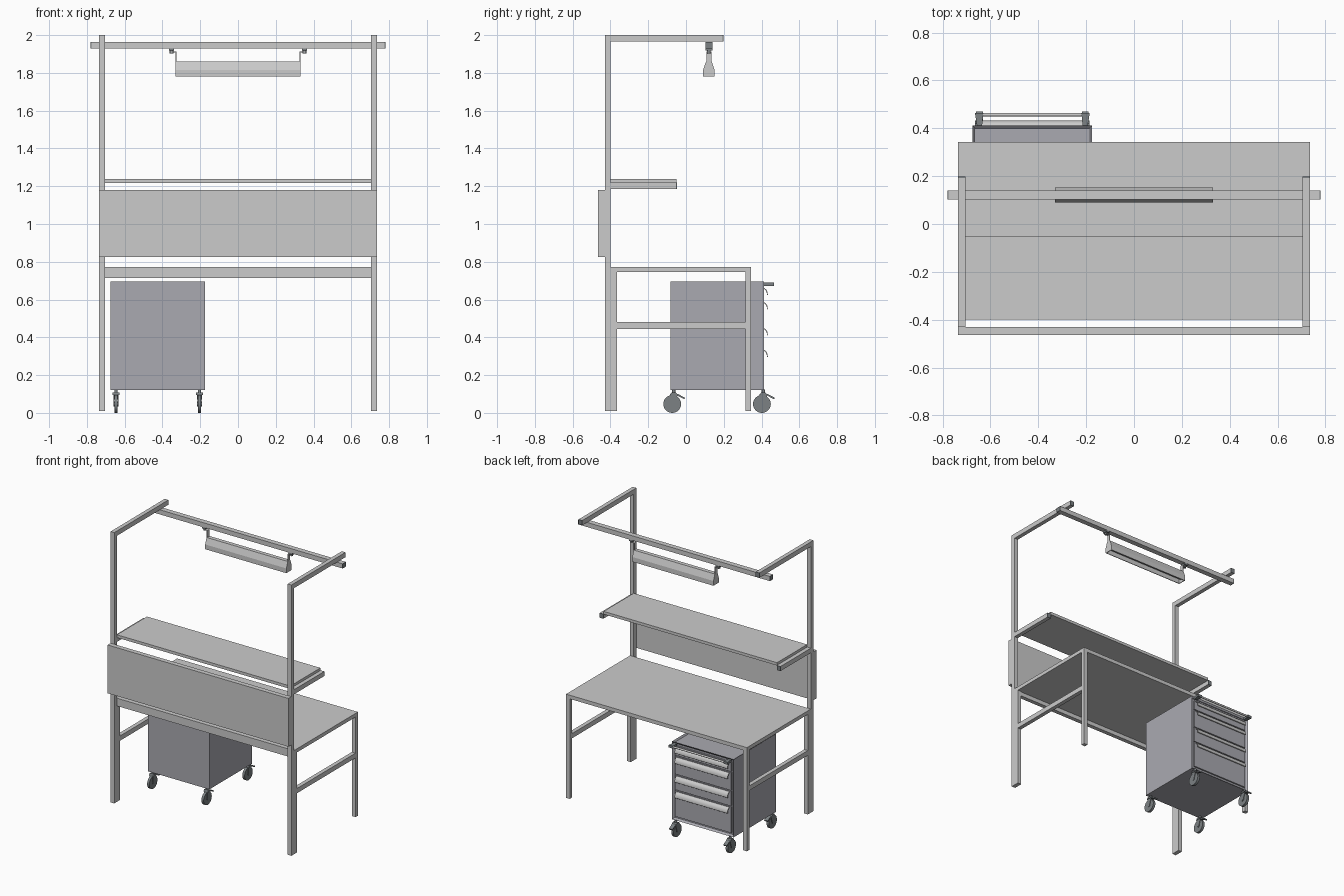
import bpy, bmesh, math
from mathutils import Vector, Matrix

if "Cube" in bpy.data.objects:
    bpy.data.objects.remove(bpy.data.objects["Cube"])


def mat(name, c):
    m = bpy.data.materials.new(name)
    m.diffuse_color = (*c, 1)
    m.use_nodes = True
    m.node_tree.nodes["Principled BSDF"].inputs["Base Color"].default_value = m.diffuse_color
    return m


BLUE = mat("cabinet_grey", (0.4, 0.4, 0.44))
DARK = mat("dark_plastic", (0.2, 0.22, 0.23))


def finish(name, bm, m=None, smooth=False):
    bmesh.ops.recalc_face_normals(bm, faces=bm.faces)
    me = bpy.data.meshes.new(name)
    bm.to_mesh(me)
    bm.free()
    ob = bpy.data.objects.new(name, me)
    bpy.context.collection.objects.link(ob)
    if m:
        me.materials.append(m)
    if smooth:
        bpy.ops.object.select_all(action='DESELECT')
        bpy.context.view_layer.objects.active = ob
        ob.select_set(True)
        bpy.ops.object.shade_smooth_by_angle(angle=math.radians(35))
    return ob


def add_box(bm, x, y, z):
    size = Vector((x[1] - x[0], y[1] - y[0], z[1] - z[0]))
    mid = Vector((x[0] + x[1], y[0] + y[1], z[0] + z[1])) / 2
    bmesh.ops.create_cube(bm, size=1, matrix=Matrix.Translation(mid) @ Matrix.Diagonal((*size, 1)))


def box(name, x, y, z, m=None):
    bm = bmesh.new()
    add_box(bm, x, y, z)
    return finish(name, bm, m)


def prism(name, pts, x, m=None, smooth=False):
    """Extrude a closed (y, z) profile along x."""
    bm = bmesh.new()
    f = bm.faces.new([bm.verts.new((x[0], p[0], p[1])) for p in pts])
    r = bmesh.ops.extrude_face_region(bm, geom=[f])
    bmesh.ops.translate(bm, vec=(x[1] - x[0], 0, 0),
                        verts=[v for v in r['geom'] if isinstance(v, bmesh.types.BMVert)])
    return finish(name, bm, m, smooth)


def cylinder(name, a, b, r, m=None, seg=24):
    bm = bmesh.new()
    a, b = Vector(a), Vector(b)
    rot = (b - a).to_track_quat('Z', 'Y').to_matrix().to_4x4()
    bmesh.ops.create_cone(bm, cap_ends=True, segments=seg, radius1=r, radius2=r,
                          depth=(b - a).length, matrix=Matrix.Translation((a + b) / 2) @ rot)
    return finish(name, bm, m, True)


# Side frames, mirrored left and right
for side, s in (("left", -1), ("right", 1)):
    X = sorted((s * 0.705, s * 0.735))
    box(f"{side}_back_post", X, (-0.43, -0.40), (0.01, 2.0))
    box(f"{side}_back_leg", X, (-0.40, -0.365), (0.01, 0.745))
    box(f"{side}_front_leg", X, (0.315, 0.343), (0.01, 0.745))
    box(f"{side}_side_rail", X, (-0.365, 0.315), (0.445, 0.48))
    box(f"{side}_top_arm", X, (-0.40, 0.193), (1.965, 2.0))
    box(f"{side}_arm_cap", X, (0.193, 0.198), (1.965, 2.0), DARK)
    box(f"{side}_shelf_bracket", X, (-0.40, -0.052), (1.185, 1.219))
    box(f"{side}_bracket_cap", X, (-0.052, -0.047), (1.185, 1.219), DARK)
    box(f"{side}_crossbar_cap", sorted((s * 0.775, s * 0.78)), (0.102, 0.14), (1.93, 1.964), DARK)

# Worktop, shelf, back panel and crossbar
box("worktop", (-0.735, 0.735), (-0.40, 0.343), (0.745, 0.772))
box("worktop_back_rail", (-0.705, 0.705), (-0.40, -0.37), (0.715, 0.745))
box("shelf_board", (-0.705, 0.705), (-0.40, -0.05), (1.217, 1.238))
box("back_panel", (-0.735, 0.735), (-0.465, -0.43), (0.825, 1.18))
box("crossbar", (-0.775, 0.775), (0.102, 0.14), (1.93, 1.964))

# Lamp: open-bottomed shade, end hangers and clamps
outer = [(0.09, 1.78), (0.09, 1.815), (0.106, 1.86), (0.136, 1.86), (0.152, 1.815), (0.152, 1.78)]
inner = [(0.147, 1.78), (0.147, 1.81), (0.134, 1.835), (0.108, 1.835), (0.095, 1.81), (0.095, 1.78)]
prism("lamp_shade", outer + inner, (-0.325, 0.325))
cylinder("lamp_tube", (-0.32, 0.121, 1.808), (0.32, 0.121, 1.808), 0.011, None, 16)
for side, s in (("left", -1), ("right", 1)):
    prism(f"lamp_{side}_end", outer, sorted((s * 0.325, s * 0.33)))
    box(f"lamp_{side}_hanger", sorted((s * 0.326, s * 0.330)), (0.108, 0.134), (1.86, 1.912))
    box(f"lamp_{side}_hanger_foot", sorted((s * 0.326, s * 0.36)), (0.108, 0.134), (1.909, 1.912))
    cylinder(f"lamp_{side}_clamp_bolt", (s * 0.352, 0.121, 1.903), (s * 0.352, 0.121, 1.92), 0.01, DARK, 12)
    box(f"lamp_{side}_clamp", (s * 0.352 - 0.014, s * 0.352 + 0.014), (0.103, 0.139), (1.918, 1.932), DARK)

# Cabinet body with recessed front and tray top
bm = bmesh.new()
add_box(bm, (-0.675, -0.175), (-0.083, 0.412), (0.122, 0.695))
for axis, thick, depth in ((Vector((0, 1, 0)), 0.018, -0.014), (Vector((0, 0, 1)), 0.012, -0.012)):
    bm.normal_update()
    f = max(bm.faces, key=lambda f: (f.normal.dot(axis) > 0.9) * f.calc_area())
    bmesh.ops.inset_region(bm, faces=[f], thickness=thick)
    bmesh.ops.translate(bm, verts=list(f.verts), vec=axis * depth)
finish("cabinet_body", bm, BLUE)

# Drawers with curved full-width pulls
edges = [0.145, 0.342, 0.457, 0.595, 0.67]
for i in range(4):
    zt = edges[i + 1]
    box(f"drawer_front_{i + 1}", (-0.652, -0.198), (0.395, 0.409), (edges[i] + 0.003, zt - 0.003), BLUE)
    arc = [(0.407 + 0.026 * math.sin(a), zt - 0.042 + 0.034 * math.cos(a))
           for a in [math.radians(d) for d in (0, 20, 40, 60, 80, 95)]]
    back = [(y - 0.004, z - 0.003) for y, z in reversed(arc)]
    prism(f"drawer_pull_{i + 1}", arc + back, (-0.64, -0.21), None, True)

# Push handle at the top edge
cylinder("push_handle_bar", (-0.655, 0.457, 0.682), (-0.195, 0.457, 0.682), 0.007, None, 16)
for side, s in (("left", -1), ("right", 1)):
    bm = bmesh.new()
    cx = -0.425
    pts = [(cx + s * 0.210, 0.412), (cx + s * 0.232, 0.412), (cx + s * 0.240, 0.465), (cx + s * 0.205, 0.465)]
    f = bm.faces.new([bm.verts.new((x, y, 0.673)) for x, y in pts])
    r = bmesh.ops.extrude_face_region(bm, geom=[f])
    bmesh.ops.translate(bm, vec=(0, 0, 0.018), verts=[v for v in r['geom'] if isinstance(v, bmesh.types.BMVert)])
    finish(f"push_handle_{side}_bracket", bm, DARK)

# Swivel casters: wheel, hub, hood, stem and brake lever
for side, cx in (("left", -0.646), ("right", -0.204)):
    for end, cy in (("back", -0.073), ("front", 0.402)):
        n = f"caster_{side}_{end}"
        cylinder(n + "_wheel", (cx - 0.009, cy, 0.047), (cx + 0.009, cy, 0.047), 0.047, DARK, 32)
        cylinder(n + "_hub", (cx - 0.013, cy, 0.047), (cx + 0.013, cy, 0.047), 0.012, DARK, 16)
        cylinder(n + "_stem", (cx, cy + 0.008, 0.09), (cx, cy + 0.008, 0.124), 0.009, DARK, 16)
        for s in (-1, 1):
            prism(n + f"_fork_{'a' if s < 0 else 'b'}",
                  [(cy - 0.01, 0.04), (cy + 0.01, 0.04), (cy + 0.03, 0.1), (cy - 0.012, 0.1)],
                  sorted((cx + s * 0.010, cx + s * 0.014)), DARK)
        prism(n + "_hood", [(cy - 0.012, 0.095), (cy + 0.03, 0.095), (cy + 0.018, 0.108), (cy - 0.004, 0.108)],
              (cx - 0.018, cx + 0.018), DARK)
        prism(n + "_brake_lever", [(cy + 0.015, 0.1), (cy + 0.03, 0.1), (cy + 0.068, 0.08),
                                   (cy + 0.065, 0.072), (cy + 0.03, 0.09)],
              (cx - 0.014, cx + 0.014), DARK)
